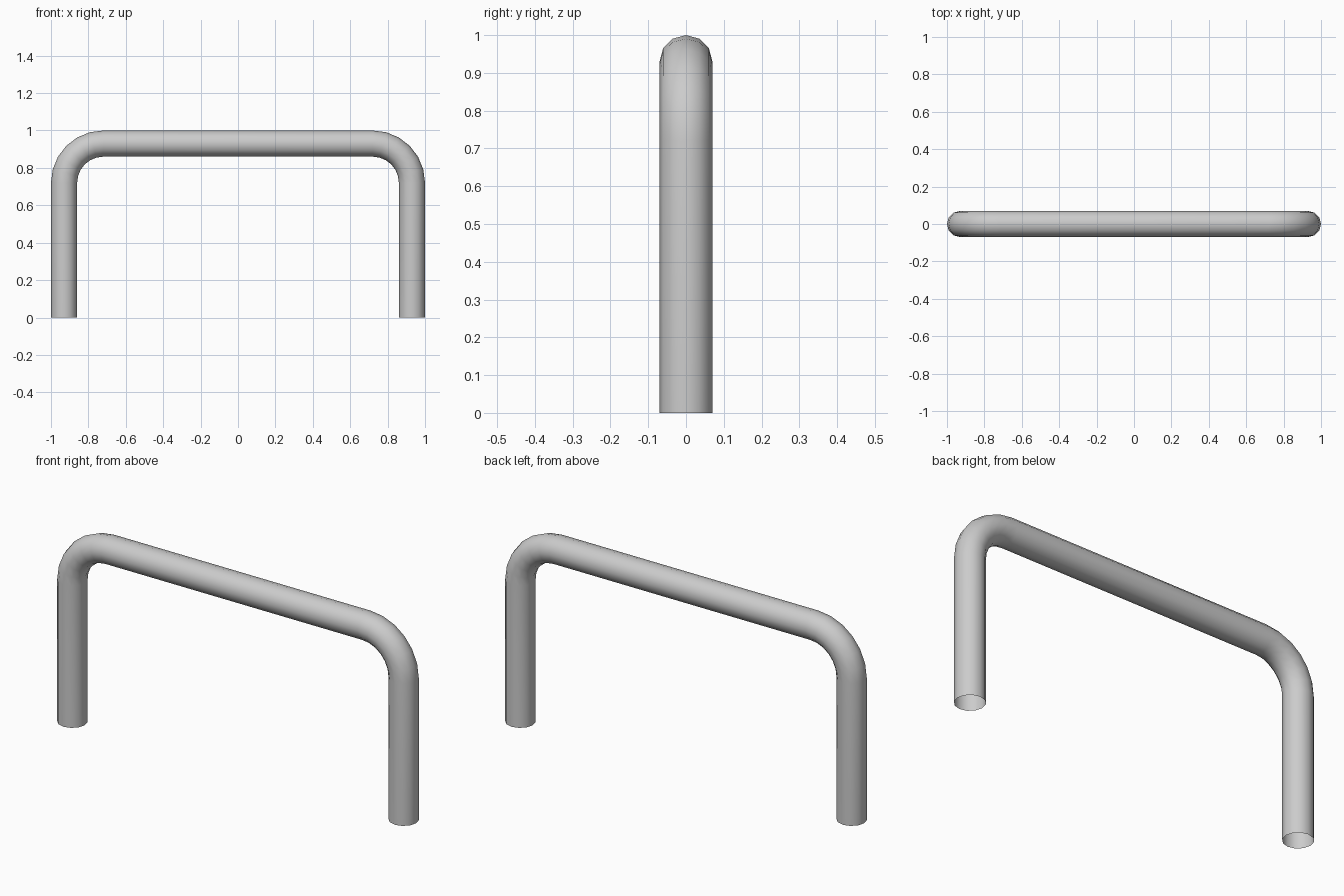
import bpy, bmesh, math
from mathutils import Vector

if "Cube" in bpy.data.objects:
    bpy.data.objects.remove(bpy.data.objects["Cube"])

R, BEND, SIDES, STEPS = 0.07, 0.21, 12, 6   # tube radius, bend radius, facets
X, Z = 1 - R, 1 - R                         # centreline extents

# Centreline stations: (point, outward normal in the xz plane)
half = [(Vector((-X, 0, 0)), Vector((-1, 0, 0)))]
for i in range(STEPS + 1):
    a = math.pi / 2 * i / STEPS
    n = Vector((-math.cos(a), 0, math.sin(a)))
    half.append((Vector((-X + BEND, 0, Z - BEND)) + n * BEND, n))
flip = lambda v: Vector((-v.x, v.y, v.z))
path = half + [(flip(p), flip(n)) for p, n in reversed(half)]

# Sweep a ring along the centreline, leaving both feet open
bm = bmesh.new()
rings = []
for p, n in path:
    ring = []
    for k in range(SIDES):
        t = 2 * math.pi * k / SIDES
        ring.append(bm.verts.new(p + R * (n * math.cos(t) + Vector((0, math.sin(t), 0)))))
    rings.append(ring)
for a, b in zip(rings, rings[1:]):
    for k in range(SIDES):
        j = (k + 1) % SIDES
        bm.faces.new((a[k], a[j], b[j], b[k]))
bmesh.ops.recalc_face_normals(bm, faces=bm.faces)
for f in bm.faces:
    f.smooth = True
mesh = bpy.data.meshes.new("bent_tube")
bm.to_mesh(mesh)
bm.free()

# Plain grey metal
grey = bpy.data.materials.new("light grey")
grey.diffuse_color = (0.6, 0.6, 0.6, 1)
grey.use_nodes = True
grey.node_tree.nodes["Principled BSDF"].inputs["Base Color"].default_value = grey.diffuse_color
mesh.materials.append(grey)
tube = bpy.data.objects.new("bent_tube", mesh)
bpy.context.collection.objects.link(tube)
